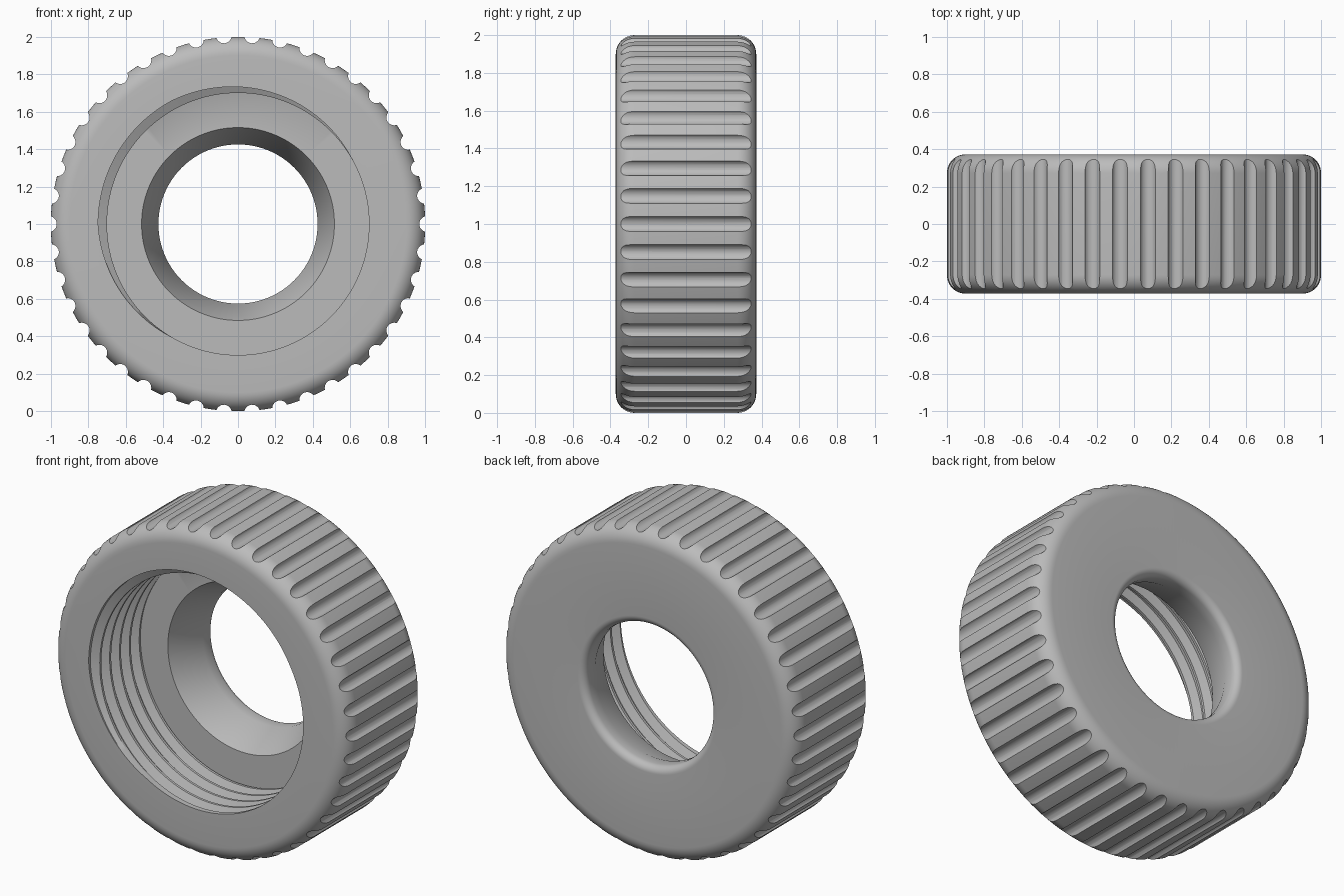
import bpy, bmesh
from math import sin, cos, pi, radians
from mathutils import Matrix

if "Cube" in bpy.data.objects:
    bpy.data.objects.remove(bpy.data.objects["Cube"])

HALF = 0.372        # half the width along y
FLOOR = 0.06        # depth where the threaded bore ends
PITCH = 0.095
BORE, DEPTH = 0.70, 0.047
RIBS = 42
SEGS = RIBS * 4
ROOT, CREST = 0.17, 0.42   # thread profile limits, as a share of the pitch

grey = bpy.data.materials.new("plain_grey")
grey.use_nodes = True
grey.diffuse_color = (0.5, 0.5, 0.5, 1)
grey.node_tree.nodes["Principled BSDF"].inputs["Base Color"].default_value = (0.5, 0.5, 0.5, 1)


def arc(cr, cy, rad, a0, a1, n=10):
    """Points (radius, y) along an arc, angles in degrees."""
    angles = [radians(a0 + (a1 - a0) * i / n) for i in range(n + 1)]
    return [(cr + rad * cos(a), cy + rad * sin(a)) for a in angles]


def thread_radius(turn, y):
    """Radius of the threaded wall; the first groove fades out at the mouth."""
    u = (y + HALF) / PITCH + turn - 0.5
    k = round(u)
    r = DEPTH * min(1, max(0, (CREST - abs(u - k)) / (CREST - ROOT)))
    if k == 0 and turn > 0.5:
        r *= max(0, 1 - (turn - 0.5) * 6)
    return BORE + r


def thread_points(turn):
    points = []
    for k in range(-1, 8):
        for offset in (-CREST, -ROOT, ROOT, CREST):
            y = -HALF + PITCH * (k + offset + 0.5 - turn)
            y = min(FLOOR, max(-HALF, y))
            points.append((thread_radius(turn, y), y))
    return points


# Seat, back hole, rounded back and front rims
shell = [(0.515, FLOOR), (0.425, 0.27)]
shell += arc(0.47, HALF - 0.045, 0.045, 180, 90, 8)
shell += arc(0.9, HALF - 0.1, 0.1, 90, 0)
shell += arc(0.9, 0.1 - HALF, 0.1, 0, -90)

# Sweep the section around y, with the thread rows following a helix
bm = bmesh.new()
columns = []
for i in range(SEGS + 1):
    turn = i / SEGS
    a = 2 * pi * turn
    section = thread_points(turn) + shell
    columns.append([bm.verts.new((r * cos(a), y, 1 + r * sin(a))) for r, y in section])
for left, right in zip(columns, columns[1:]):
    for j in range(len(left)):
        n = (j + 1) % len(left)
        bm.faces.new((left[j], left[n], right[n], right[j]))
bmesh.ops.remove_doubles(bm, verts=bm.verts, dist=0.00002)
bmesh.ops.recalc_face_normals(bm, faces=bm.faces)
mesh = bpy.data.meshes.new("knurled_ring_nut")
bm.to_mesh(mesh)
bm.free()
mesh.materials.append(grey)
nut = bpy.data.objects.new("knurled_ring_nut", mesh)
bpy.context.collection.objects.link(nut)

# Grip flutes: one ring of rods cut from the rim
bm = bmesh.new()
for i in range(RIBS):
    a = 2 * pi * i / RIBS
    place = Matrix.Translation((1.01 * cos(a), 0, 1 + 1.01 * sin(a)))
    spin = Matrix.Rotation(-a, 4, "Y") @ Matrix.Rotation(pi / 2, 4, "X")
    bmesh.ops.create_cone(bm, cap_ends=True, segments=24, radius1=0.042,
                          radius2=0.042, depth=1, matrix=place @ spin)
cut_mesh = bpy.data.meshes.new("flute_cutter")
bm.to_mesh(cut_mesh)
bm.free()
cut_mesh.materials.append(grey)
cutter = bpy.data.objects.new("flute_cutter", cut_mesh)
cutter.hide_render = True
bpy.context.collection.objects.link(cutter)

cut = nut.modifiers.new("flutes", "BOOLEAN")
cut.operation = "DIFFERENCE"
cut.solver = "EXACT"
cut.object = cutter
for obj in bpy.context.selected_objects:
    obj.select_set(False)
nut.select_set(True)
bpy.context.view_layer.objects.active = nut
bpy.ops.object.modifier_apply(modifier=cut.name)
bpy.data.objects.remove(cutter)
bpy.ops.object.shade_smooth_by_angle(angle=radians(30))
